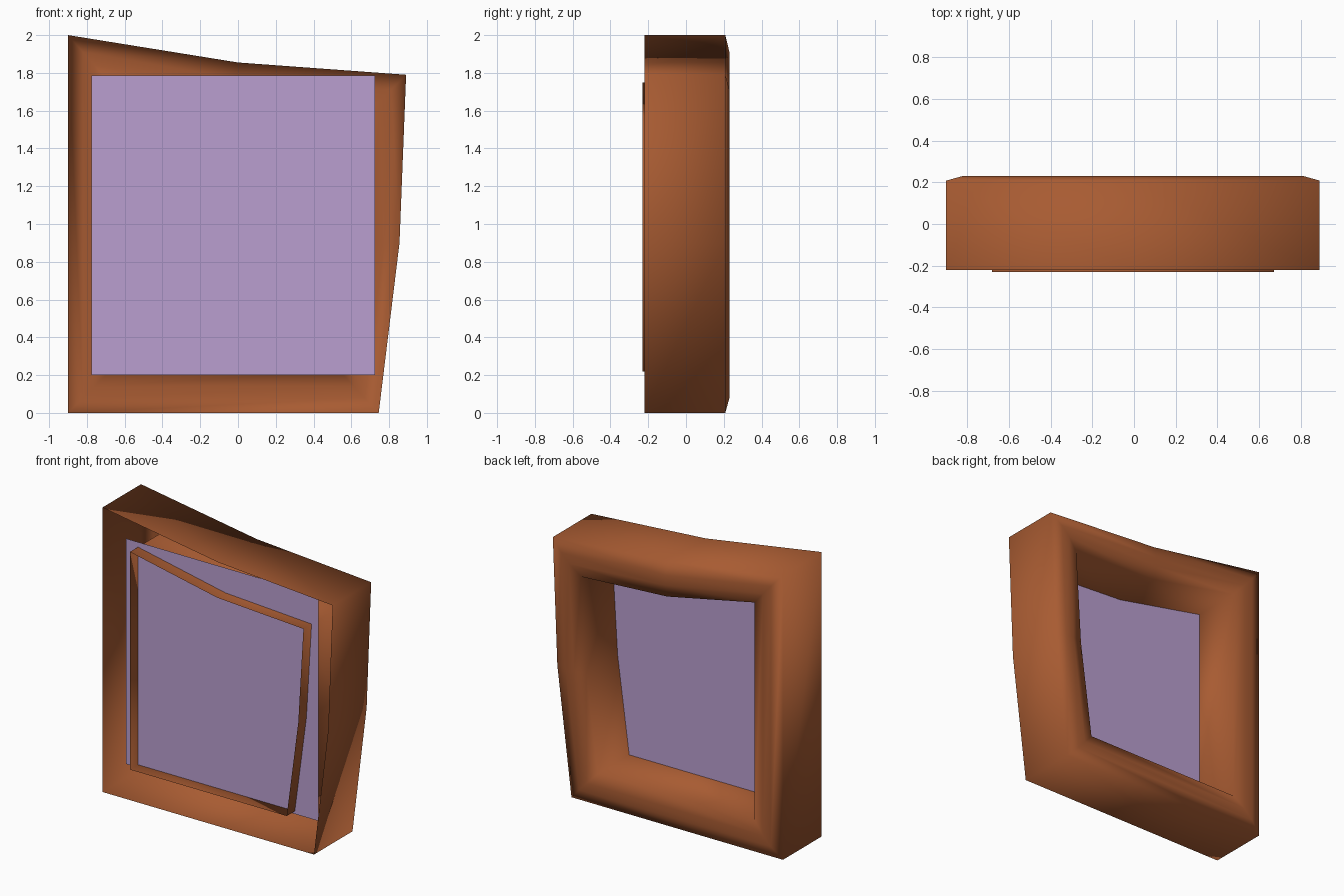
import bpy
import bmesh
from mathutils import Vector

cube = bpy.data.objects.get("Cube")
if cube:
    bpy.data.objects.remove(cube, do_unlink=True)


def make_material(name, rgb):
    mat = bpy.data.materials.new(name)
    mat.use_nodes = True
    mat.diffuse_color = (*rgb, 1)
    bsdf = mat.node_tree.nodes["Principled BSDF"]
    bsdf.inputs["Base Color"].default_value = (*rgb, 1)
    bsdf.inputs["Roughness"].default_value = 0.8
    return mat


def make_object(name, bm, mat, smooth):
    mesh = bpy.data.meshes.new(name)
    for face in bm.faces:
        face.smooth = smooth
    bm.to_mesh(mesh)
    bm.free()
    mesh.materials.append(mat)
    obj = bpy.data.objects.new(name, mesh)
    bpy.context.collection.objects.link(obj)
    return obj


wood = make_material("orange_brown_wood", (0.39, 0.105, 0.032))
glass = make_material("lilac_glass", (0.49, 0.345, 0.63))

# Crooked outer outline and matching opening, as (x, z) seen from the front
outer = [(-0.90, 0), (0.745, 0), (0.855, 0.90), (0.89, 1.79), (0, 1.855), (-0.90, 2)]
inner = [(-0.68, 0.22), (0.54, 0.22), (0.63, 0.90), (0.67, 1.57), (0, 1.61), (-0.68, 1.75)]

# Frame section: (share of the way from outline to opening, depth);
# a shell left open at the front, with chamfered edges at the back
section = [(0, -0.22), (0, 0.208), (0.36, 0.23), (0.64, 0.23), (1, 0.208), (1, -0.23)]

# Window frame
bm = bmesh.new()
loops = []
for share, y in section:
    loop = []
    for a, b in zip(outer, inner):
        x, z = Vector(a).lerp(Vector(b), share)
        loop.append(bm.verts.new((x, y, z)))
    loops.append(loop)
count = len(outer)
for a, b in zip(loops, loops[1:]):
    for i in range(count):
        j = (i + 1) % count
        bm.faces.new((a[i], b[i], b[j], a[j]))
make_object("window_frame", bm, wood, True)

# Flat pane set inside the frame shell
bm = bmesh.new()
left, right, bottom, top, depth = -0.775, 0.725, 0.20, 1.785, -0.14
corners = [(left, bottom), (right, bottom), (right, top), (left, top)]
bm.faces.new([bm.verts.new((x, depth, z)) for x, z in corners])
make_object("window_pane", bm, glass, False)
